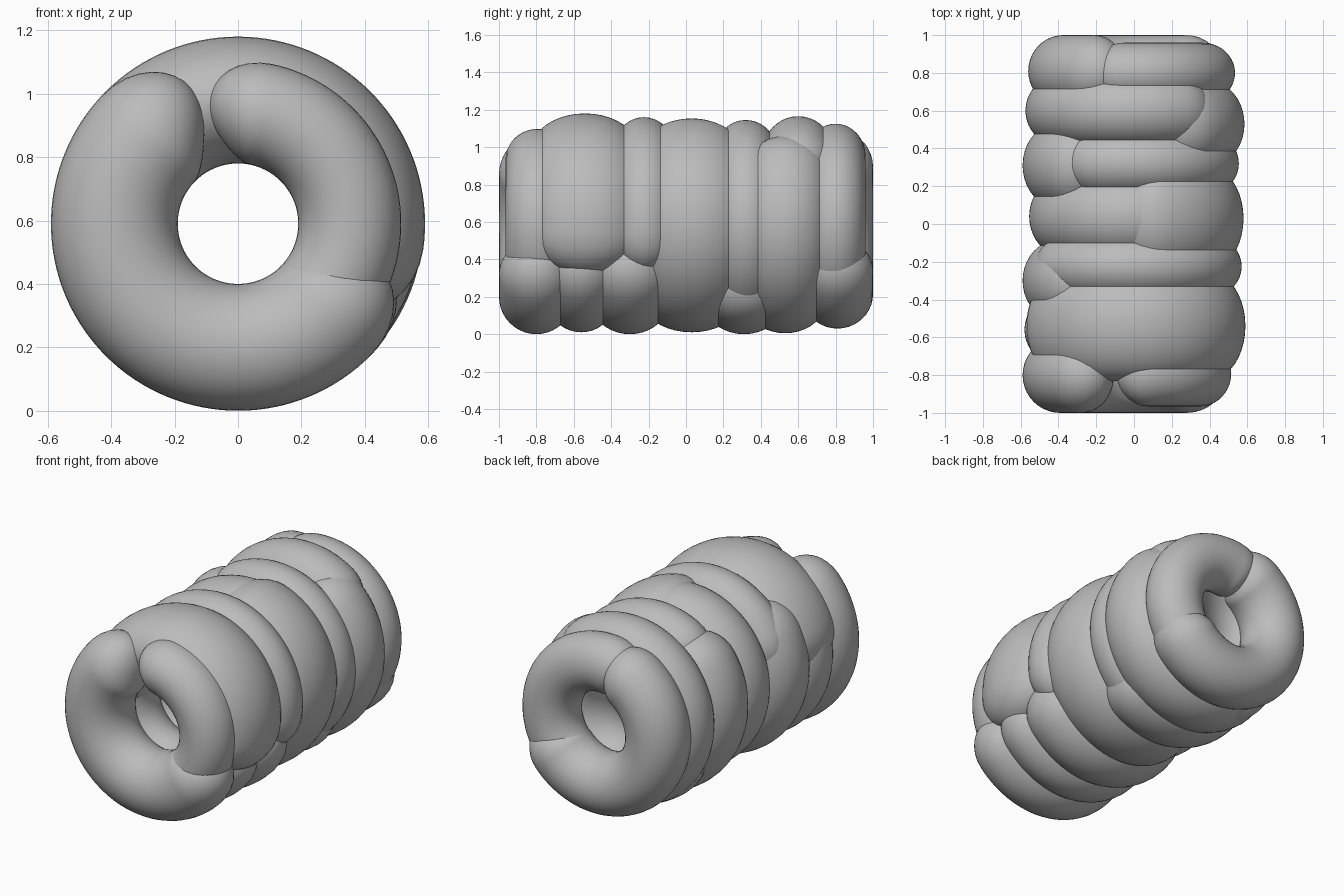
import bpy, bmesh
from math import sin, cos, pi, radians
from mathutils import Vector

if "Cube" in bpy.data.objects:
    bpy.data.objects.remove(bpy.data.objects["Cube"])

grey = bpy.data.materials.new("plain grey")
grey.use_nodes = True
grey.diffuse_color = (0.5, 0.5, 0.5, 1)
grey.node_tree.nodes["Principled BSDF"].inputs["Base Color"].default_value = (0.5, 0.5, 0.5, 1)

CENTRE_Z = 0.59
INNER = 0.19
SIDES, STEPS, CAP = 40, 60, 10


def curl(name, y, half_width, outer, start, end):
    """Round-ended ring segment about the y axis; angles run from +x towards +z."""
    thick = (outer - INNER) / 2
    ring = (outer + INNER) / 2
    a0, a1 = radians(start), radians(end)
    # Stations along the arc: angle and section scale, with domed ends
    dome = [i / CAP * pi / 2 for i in range(1, CAP)]
    stations = [(a0 - thick / ring * cos(t), sin(t)) for t in dome]
    stations += [(a0 + (a1 - a0) * i / STEPS, 1) for i in range(STEPS + 1)]
    stations += [(a1 + thick / ring * cos(t), sin(t)) for t in reversed(dome)]

    def point(angle, radius, py):
        return Vector((radius * cos(angle), py, CENTRE_Z + radius * sin(angle)))

    bm = bmesh.new()
    loops = []
    for angle, s in stations:
        loops.append([bm.verts.new(point(angle, ring + thick * s * cos(k * 2 * pi / SIDES),
                                         y + half_width * s * sin(k * 2 * pi / SIDES)))
                      for k in range(SIDES)])
    for la, lb in zip(loops, loops[1:]):
        for k in range(SIDES):
            n = (k + 1) % SIDES
            bm.faces.new((la[k], la[n], lb[n], lb[k]))
    # Close each dome at its tip
    for loop, tip in ((loops[0], a0 - thick / ring), (loops[-1], a1 + thick / ring)):
        v = bm.verts.new(point(tip, ring, y))
        for k in range(SIDES):
            bm.faces.new((loop[k], loop[(k + 1) % SIDES], v))
    bmesh.ops.recalc_face_normals(bm, faces=bm.faces)
    for f in bm.faces:
        f.smooth = True
    mesh = bpy.data.meshes.new(name)
    bm.to_mesh(mesh)
    bm.free()
    mesh.materials.append(grey)
    bpy.context.collection.objects.link(bpy.data.objects.new(name, mesh))


# name, y centre, half width, outer radius, start and end angle
curls = [
    ("front_left_curl", -0.80, 0.20, 0.59, 137, 316),
    ("front_right_curl", -0.79, 0.175, 0.515, -85, 78),
    ("wide_front_upper_curl", -0.54, 0.29, 0.59, -8, 160),
    ("front_lower_curl", -0.56, 0.19, 0.58, 165, 318),
    ("second_lower_curl", -0.30, 0.22, 0.59, 150, 318),
    ("second_upper_curl", -0.225, 0.17, 0.57, -8, 150),
    ("middle_right_curl", 0.03, 0.28, 0.58, -105, 72),
    ("middle_left_curl", 0.04, 0.21, 0.555, 88, 260),
    ("third_lower_curl", 0.31, 0.23, 0.59, 145, 300),
    ("third_upper_curl", 0.32, 0.17, 0.555, -50, 118),
    ("back_right_lower_curl", 0.53, 0.23, 0.585, -130, 42),
    ("back_upper_curl", 0.60, 0.19, 0.575, 58, 235),
    ("rear_right_curl", 0.80, 0.16, 0.535, -65, 98),
    ("rear_left_curl", 0.81, 0.19, 0.56, 125, 318),
]
for c in curls:
    curl(*c)
